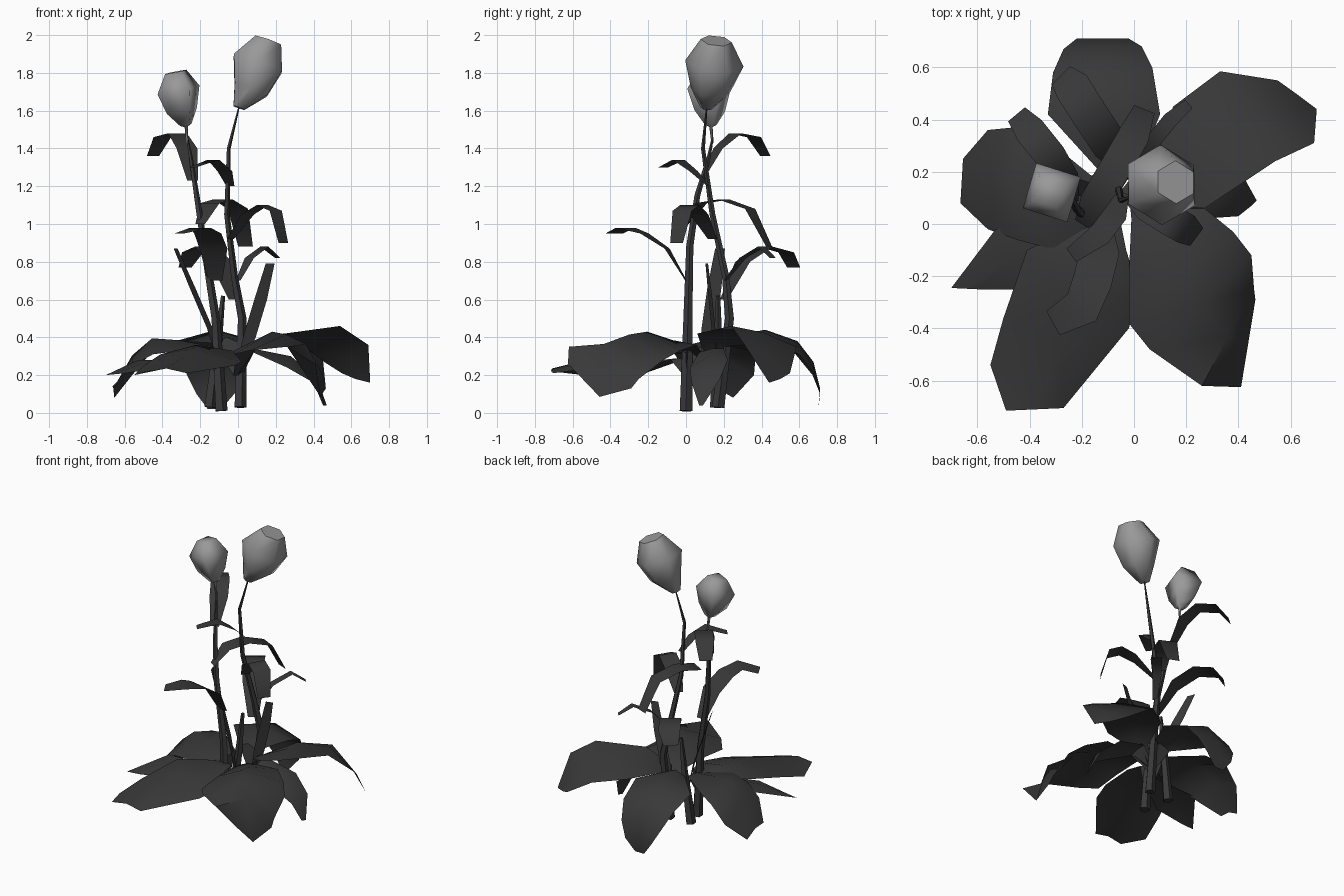
import bpy
import bmesh
import math
from mathutils import Vector

cube = bpy.data.objects.get("Cube")
if cube:
    bpy.data.objects.remove(cube, do_unlink=True)


def make_material(name, value):
    material = bpy.data.materials.new(name)
    material.use_nodes = True
    colour = (value, value, value, 1)
    material.diffuse_color = colour
    material.node_tree.nodes["Principled BSDF"].inputs["Base Color"].default_value = colour
    return material


leaf_grey = make_material("dark leaf grey", .04)
bud_grey = make_material("pale bud grey", .32)


def loft(name, rows, material, closed=False, angle=60):
    """Skin a list of equal-length point rows; closed rows become capped tubes."""
    bm = bmesh.new()
    rings = [[bm.verts.new(point) for point in row] for row in rows]
    count = len(rings[0])
    for lower, upper in zip(rings, rings[1:]):
        for i in range(count if closed else count - 1):
            j = (i + 1) % count
            bm.faces.new((lower[i], lower[j], upper[j], upper[i]))
    if closed:
        bm.faces.new(rings[0][::-1])
        bm.faces.new(rings[-1])
    bmesh.ops.recalc_face_normals(bm, faces=bm.faces)
    mesh = bpy.data.meshes.new(name)
    bm.to_mesh(mesh)
    bm.free()
    mesh.materials.append(material)
    obj = bpy.data.objects.new(name, mesh)
    bpy.context.collection.objects.link(obj)
    bpy.ops.object.select_all(action='DESELECT')
    obj.select_set(True)
    bpy.context.view_layer.objects.active = obj
    bpy.ops.object.shade_smooth_by_angle(angle=math.radians(angle))


def broad_leaf(name, crown, rows):
    """Rows hold one edge point, the other edge point and the midrib lift."""
    crown = Vector(crown)
    first, second = Vector(rows[0][0]), Vector(rows[0][1])
    across = (second - first).normalized() * .025
    sections = [(crown - across, crown, crown + across)]
    for one, two, lift in rows:
        one, two = Vector(one), Vector(two)
        middle = (one + two) / 2 + Vector((0, 0, lift))
        sections.append((one, middle, two))
    loft(name, sections, leaf_grey)


def strap_leaf(name, width, path, side=None):
    """Arching strap that narrows at both ends."""
    path = [Vector(p) for p in path]
    sections = []
    for i, point in enumerate(path):
        tangent = path[min(i + 1, len(path) - 1)] - path[max(i - 1, 0)]
        across = Vector(side) if side else tangent.cross(Vector((0, 0, 1)))
        taper = .5 if i == 0 else .7 if i == len(path) - 1 else 1
        across = across.normalized() * width * taper
        sections.append((point - across, point + across))
    loft(name, sections, leaf_grey)


def tube(name, sides, phase, rings, material, angle=60):
    """Rings hold a centre and a radius; bud rings share one tilt, stem rings follow the path."""
    centres = [Vector(c) for c, r in rings]
    rows = []
    for i, (centre, radius) in enumerate(rings):
        if material == bud_grey:
            tangent = centres[-1] - centres[1]
        else:
            tangent = centres[min(i + 1, len(rings) - 1)] - centres[max(i - 1, 0)]
        turn = Vector((0, 0, 1)).rotation_difference(tangent)
        row = []
        for k in range(sides):
            a = phase + math.tau * k / sides
            offset = turn @ Vector((math.cos(a), math.sin(a), 0))
            row.append(centres[i] + offset * radius)
        rows.append(row)
    loft(name, rows, material, closed=True, angle=angle)


# Broad leaves spreading around the foot of the plant
front_crown = (-.1, .01, .2)
back_crown = (0, .17, .2)
broad_leaf("front_right_leaf", front_crown, [
    ((-.15, .03, .32), (-.05, 0, .32), .01),
    ((-.41, -.1, .31), (-.03, -.1, .33), .04),
    ((-.5, -.36, .25), (.02, -.26, .27), .08),
    ((-.55, -.54, .2), (-.02, -.4, .25), .07),
    ((-.49, -.715, .22), (-.27, -.705, .21), .02)])
broad_leaf("right_leaf", front_crown, [
    ((-.13, .02, .33), (-.12, .15, .35), .01),
    ((-.3, -.1, .33), (-.33, .32, .36), .04),
    ((-.45, -.06, .31), (-.46, .37, .32), .08),
    ((-.56, -.02, .25), (-.56, .36, .2), .08),
    ((-.665, .08, .14), (-.655, .25, .08), .02)])
broad_leaf("right_small_leaf", front_crown, [
    ((-.15, 0, .28), (-.15, -.08, .28), .01),
    ((-.53, -.02, .28), (-.4, -.25, .24), .02),
    ((-.7, -.245, .2), (-.6, -.25, .21), 0)])
broad_leaf("front_left_leaf", back_crown, [
    ((-.01, .02, .33), (.1, .06, .35), .01),
    ((-.02, -.2, .33), (.27, .06, .36), .04),
    ((-.02, -.38, .31), (.38, -.03, .33), .11),
    ((.06, -.48, .33), (.45, -.12, .28), .11),
    ((.26, -.62, .35), (.46, -.25, .18), .1),
    ((.41, -.625, .26), (.465, -.29, .13), -.11)])
broad_leaf("back_leaf", back_crown, [
    ((-.13, .2, .37), (.01, .2, .37), .03),
    ((-.33, .42, .38), (.1, .42, .38), .06),
    ((-.31, .58, .31), (.07, .6, .31), .07),
    ((-.27, .67, .2), (.03, .68, .2), .07),
    ((-.22, .71, .1), (-.02, .71, .1), .03),
    ((-.16, .70, .02), (-.09, .70, .02), 0)])
broad_leaf("back_left_leaf", back_crown, [
    ((.05, .2, .35), (.06, .08, .36), .01),
    ((.15, .45, .37), (.27, .06, .42), .02),
    ((.33, .585, .35), (.54, .24, .46), .02),
    ((.55, .55, .21), (.69, .31, .36), 0),
    ((.62, .5, .18), (.7, .44, .16), 0)])
broad_leaf("left_small_leaf", back_crown, [
    ((.08, .2, .34), (.08, .07, .32), .01),
    ((.3, .22, .28), (.26, .02, .24), .04),
    ((.42, .18, .18), (.4, .03, .16), .02),
    ((.47, .09, .04), (.45, .07, .04), 0)])

# Arching straps along the stems
strap_leaf("back_low_strap", .07, [
    (-.02, .2, .6), (-.09, .3, .8), (-.17, .42, .88), (-.24, .53, .85), (-.28, .57, .77)])
strap_leaf("back_middle_strap", .06, [
    (-.2, 0, 1), (-.15, .08, 1.11), (-.08, .2, 1.13), (0, .34, 1.08), (.04, .44, .88)])
strap_leaf("right_high_strap", .06, [
    (-.24, .08, 1.23), (-.27, .17, 1.4), (-.32, .26, 1.48), (-.4, .36, 1.46), (-.45, .42, 1.36)])
strap_leaf("left_middle_strap", .06, [
    (-.04, .14, .92), (.05, .07, 1.05), (.13, .02, 1.1), (.2, -.02, 1.07), (.24, -.05, .9)])
strap_leaf("front_high_strap", .045, [
    (-.04, .12, 1.2), (-.07, .04, 1.28), (-.13, -.04, 1.34), (-.24, -.12, 1.3)])
strap_leaf("back_left_strap", .03, [
    (0, .21, .7), (.06, .3, .82), (.14, .4, .88), (.21, .46, .82)])
strap_leaf("front_strap", .075, [
    (-.12, 0, .7), (-.13, -.1, .87), (-.16, -.22, .95), (-.2, -.32, .98), (-.31, -.38, .95)])

# Upright blades between the stems
strap_leaf("right_blade", .04, [
    (-.08, .1, .2), (-.15, .12, .45), (-.24, .15, .66), (-.33, .18, .87)], (-.4, 1, 0))
strap_leaf("left_blade", .035, [
    (0, .17, .2), (.06, .15, .4), (.12, .13, .6), (.17, .11, .79)], (1, .3, 0))

# Stems
tube("right_stem", 5, 0, [
    ((-.09, 0, .01), .035), ((-.12, .01, .5), .025), ((-.18, .02, .88), .02),
    ((-.22, .06, 1.15), .016), ((-.25, .12, 1.35), .011), ((-.268, .14, 1.45), .006)], leaf_grey)
tube("left_stem", 5, 0, [
    ((.01, .17, .03), .035), ((.02, .23, .5), .025), ((-.02, .21, .72), .02),
    ((-.06, .14, 1.05), .016), ((-.05, .09, 1.4), .011), ((.005, .11, 1.62), .004)], leaf_grey)
tube("short_stem", 5, 0, [
    ((-.15, .16, .03), .035), ((-.11, .17, .35), .025), ((-.08, .17, .62), .012)], leaf_grey)

# Closed flower buds, the smaller one on a pale neck
tube("right_bud", 4, math.radians(28), [
    ((-.268, .14, 1.43), .007), ((-.274, .132, 1.515), .01), ((-.276, .13, 1.525), .035),
    ((-.297, .125, 1.6), .092), ((-.315, .12, 1.71), .128), ((-.33, .12, 1.805), .065)],
    bud_grey, angle=85)
tube("left_bud", 6, math.radians(90), [
    ((.005, .11, 1.615), .035), ((.068, .13, 1.71), .105),
    ((.105, .15, 1.85), .155), ((.16, .16, 1.97), .083)], bud_grey, angle=60)
